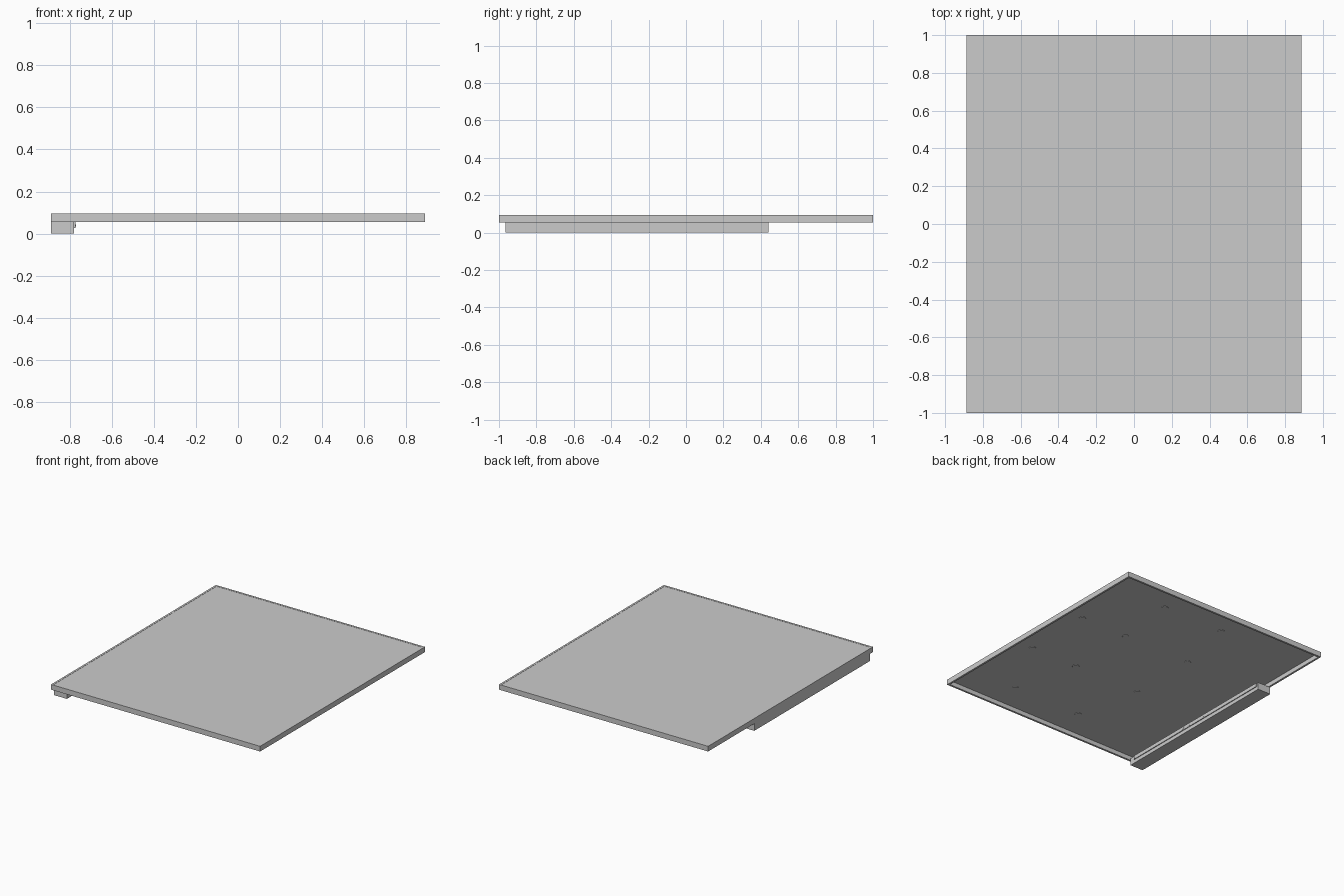
import bpy, bmesh
from mathutils import Matrix, Vector

if "Cube" in bpy.data.objects:
    bpy.data.objects.remove(bpy.data.objects["Cube"])


def finish(bm, name):
    bmesh.ops.recalc_face_normals(bm, faces=bm.faces)
    mesh = bpy.data.meshes.new(name)
    bm.to_mesh(mesh)
    bm.free()
    ob = bpy.data.objects.new(name, mesh)
    bpy.context.collection.objects.link(ob)
    return ob


def box(name, lo, hi):
    lo, hi = Vector(lo), Vector(hi)
    bm = bmesh.new()
    m = Matrix.Translation((lo + hi) / 2) @ Matrix.Diagonal((*(hi - lo), 1))
    bmesh.ops.create_cube(bm, size=1, matrix=m)
    return finish(bm, name)


def disc(name, x, y, z, radius, depth):
    bm = bmesh.new()
    bmesh.ops.create_cone(bm, cap_ends=True, segments=16, radius1=radius, radius2=radius,
                          depth=depth, matrix=Matrix.Translation((x, y, z)))
    return finish(bm, name)


HX, HY = 0.888, 1.0          # half size of the panel
Z0, Z1 = 0.055, 0.095        # frame bottom and top
WALL = 0.015

# Rectangular frame: one mitred wall profile carried around four corners
bm = bmesh.new()
profile = [(0, Z0), (0, Z1), (WALL, Z1), (WALL, Z0)]
rings = [[bm.verts.new((sx * (HX - d), sy * (HY - d), z)) for d, z in profile]
         for sx, sy in ((-1, -1), (1, -1), (1, 1), (-1, 1))]
for i in range(4):
    a, b = rings[i], rings[(i + 1) % 4]
    for j in range(4):
        k = (j + 1) % 4
        bm.faces.new((a[j], b[j], b[k], a[k]))
finish(bm, "panel_frame")

# Thin sheet set just below the frame top, leaving a deep hollow underneath
box("panel_sheet", (-HX + WALL, -HY + WALL, 0.088), (HX - WALL, HY - WALL, 0.0935))

# Small pads scattered in rows on the underside
rows = {0.78: (0.37, -0.15),
        0.29: (0.72, 0.32, -0.25),
        -0.26: (0.72, 0.32, -0.25),
        -0.77: (0.45, -0.13)}
for y, xs in rows.items():
    for x in xs:
        disc("underside_pad", x, y, 0.0865, 0.025, 0.004)

# Long housing hanging below the left edge
box("side_housing", (-HX, -0.965, 0.0), (-0.778, 0.44, Z0))

# Narrow strip along the inner face of the housing
box("housing_strip", (-0.779, -0.92, 0.027), (-0.772, 0.425, Z0))

# Small buttons on the strip
for y in (-0.38, -0.31, -0.15):
    box("strip_button", (-0.773, y - 0.008, 0.034), (-0.770, y + 0.008, 0.044))
